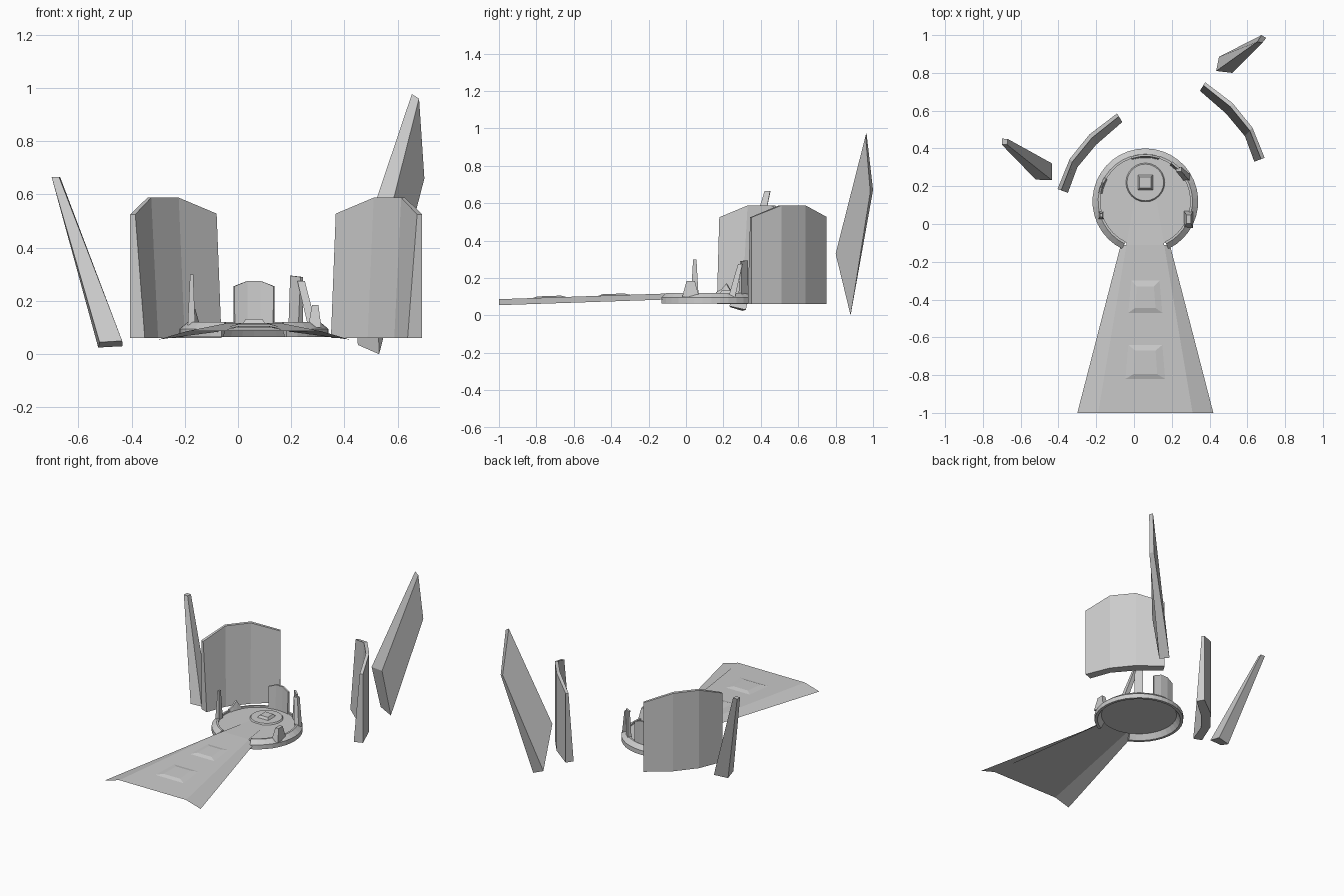
import bpy
from math import cos, sin, radians

if "Cube" in bpy.data.objects:
    bpy.data.objects.remove(bpy.data.objects["Cube"])

CX, CY = 0.06, 0.12   # centre of the round platform


def mesh(name, verts, faces):
    me = bpy.data.meshes.new(name)
    me.from_pydata(verts, [], faces)
    me.validate()
    ob = bpy.data.objects.new(name, me)
    bpy.context.collection.objects.link(ob)
    import bmesh
    bm = bmesh.new()
    bm.from_mesh(me)
    bmesh.ops.recalc_face_normals(bm, faces=bm.faces)
    bm.to_mesh(me)
    bm.free()
    return ob


def loft(name, sections, closed=True, caps=True):
    """Skin a list of cross-sections with equal point counts."""
    n = len(sections[0])
    verts = [p for s in sections for p in s]
    faces = []
    for i in range(len(sections) - 1):
        for j in range(n if closed else n - 1):
            k = (j + 1) % n
            faces.append((i*n + j, i*n + k, (i+1)*n + k, (i+1)*n + j))
    if closed and caps:
        faces += [tuple(range(n)), tuple(range((len(sections)-1)*n, len(sections)*n))]
    return mesh(name, verts, faces)


def polar(a, r, z):
    return (CX + r*cos(radians(a)), CY + r*sin(radians(a)), z)


def sweep(name, profile, a0, a1, steps):
    """Sweep an (r, z) profile round the platform centre."""
    return loft(name, [[polar(a0 + (a1-a0)*i/steps, r, z) for r, z in profile]
                       for i in range(steps + 1)])


def rim_panel(name, a0, a1, r0, r1, z0, tops):
    n = len(tops) - 1
    secs = []
    for i, t in enumerate(tops):
        a = a0 + (a1-a0)*i/n
        secs.append([polar(a, r0, z0), polar(a, r1, z0), polar(a, r1, t), polar(a, r1-0.012, t)])
    return loft(name, secs)


def frustum(name, base, top):
    return loft(name, [base, top])


def rect(x, y, z, hx, hy):
    return [(x-hx, y-hy, z), (x+hx, y-hy, z), (x+hx, y+hy, z), (x-hx, y+hy, z)]


# Platform rim, open where the ramp enters
sweep("platform_rim", [(0.28, 0.065), (0.28, 0.095), (0.25, 0.12), (0.238, 0.12),
                       (0.238, 0.10), (0.262, 0.065)], -64, 244, 32)

# Thin floor with round plate and hub block
loft("platform_floor", [[polar(i*10, 0.242, z) for i in range(36)] for z in (0.1, 0.109)])
loft("round_plate", [[(0.06 + r*cos(radians(i*15)), 0.22 + r*sin(radians(i*15)), z)
                      for i in range(24)] for r, z in ((0.103, 0.109), (0.097, 0.118))])
frustum("hub_block", rect(0.06, 0.22, 0.118, 0.04, 0.04), rect(0.06, 0.22, 0.133, 0.03, 0.03))

# Ramp: flat deck with sloping sides, running on into the platform
loft("ramp", [[(CX-w1, y, z1), (CX-w0, y, z0), (CX+w0, y, z0), (CX+w1, y, z1)]
              for y, w1, z1, w0, z0 in ((-1, 0.36, 0.055, 0.25, 0.087),
                                        (-0.11, 0.13, 0.085, 0.1, 0.117))], closed=False)
loft("ramp_tongue", [[(CX-0.1, -0.11, 0.117), (CX+0.1, -0.11, 0.117)],
                     [(CX-0.06, 0.12, 0.111), (CX+0.06, 0.12, 0.111)]], closed=False)


# Raised treads on the ramp
def deck(y):
    return 0.087 + (y + 1)*0.0337


for y0, y1, w0, w1 in ((-0.82, -0.64, 0.105, 0.09), (-0.47, -0.30, 0.09, 0.075)):
    base = [(CX-w0, y0, deck(y0)), (CX+w0, y0, deck(y0)), (CX+w1, y1, deck(y1)), (CX-w1, y1, deck(y1))]
    b0, b1 = y0 + 0.025, y1 - 0.03
    top = [(CX-w0*.6, b0, deck(b0)+.008), (CX+w0*.6, b0, deck(b0)+.008),
           (CX+w1*.6, b1, deck(b1)+.008), (CX-w1*.6, b1, deck(b1)+.008)]
    frustum("ramp_tread", base, top)

# Broken wall pieces standing on the rim
rim_panel("back_panel", 72, 108, 0.232, 0.25, 0.11, [0.255, 0.275, 0.275, 0.255])
rim_panel("right_panel", 44, 56, 0.232, 0.255, 0.11, [0.29, 0.295])
rim_panel("left_stub", 150, 170, 0.232, 0.252, 0.11, [0.125, 0.17, 0.14, 0.125])
frustum("left_post", rect(-0.175, 0.047, 0.11, 0.014, 0.02), rect(-0.174, 0.047, 0.3, 0.006, 0.009))
frustum("right_wedge", rect(0.288, 0.025, 0.1, 0.025, 0.045), rect(0.29, 0.025, 0.185, 0.012, 0.022))
frustum("leaning_post", rect(0.28, 0.245, 0.1, 0.016, 0.018), rect(0.237, 0.29, 0.275, 0.014, 0.012))

# Pair of tall curved walls, mirrored and shifted
outer = [(-0.405, 0.185), (-0.34, 0.345), (-0.235, 0.475), (-0.09, 0.585)]
inner = [(-0.35, 0.165), (-0.30, 0.30), (-0.20, 0.42), (-0.062, 0.54)]
for name, sx, dx, dy in (("left_wall", 1, 0, 0), ("right_wall", -1, 0.287, 0.165)):
    secs = []
    for (ox, oy), (ix, iy), h in zip(outer, inner, (0.525, 0.588, 0.588, 0.528)):
        tx, ty = ox + (ix-ox)*0.35, oy + (iy-oy)*0.35
        secs.append([(sx*x + dx, y + dy, z) for x, y, z in
                     ((ox, oy, 0.06), (ix, iy, 0.06), (tx, ty, h), (ox, oy, h))])
    loft(name, secs)

# Leaning outer slabs
frustum("right_slab",
        [(0.653, 0.965, 0.977), (0.675, 1.0, 0.67), (0.45, 0.885, 0.035), (0.435, 0.81, 0.33)],
        [(0.68, 0.96, 0.96), (0.70, 0.985, 0.66), (0.53, 0.88, 0.0), (0.52, 0.80, 0.33)])
frustum("left_slab",
        [(-0.52, 0.235, 0.045), (-0.435, 0.232, 0.05), (-0.433, 0.32, 0.03), (-0.525, 0.30, 0.025)],
        [(-0.70, 0.42, 0.665), (-0.672, 0.42, 0.665), (-0.668, 0.45, 0.665), (-0.70, 0.452, 0.665)])
